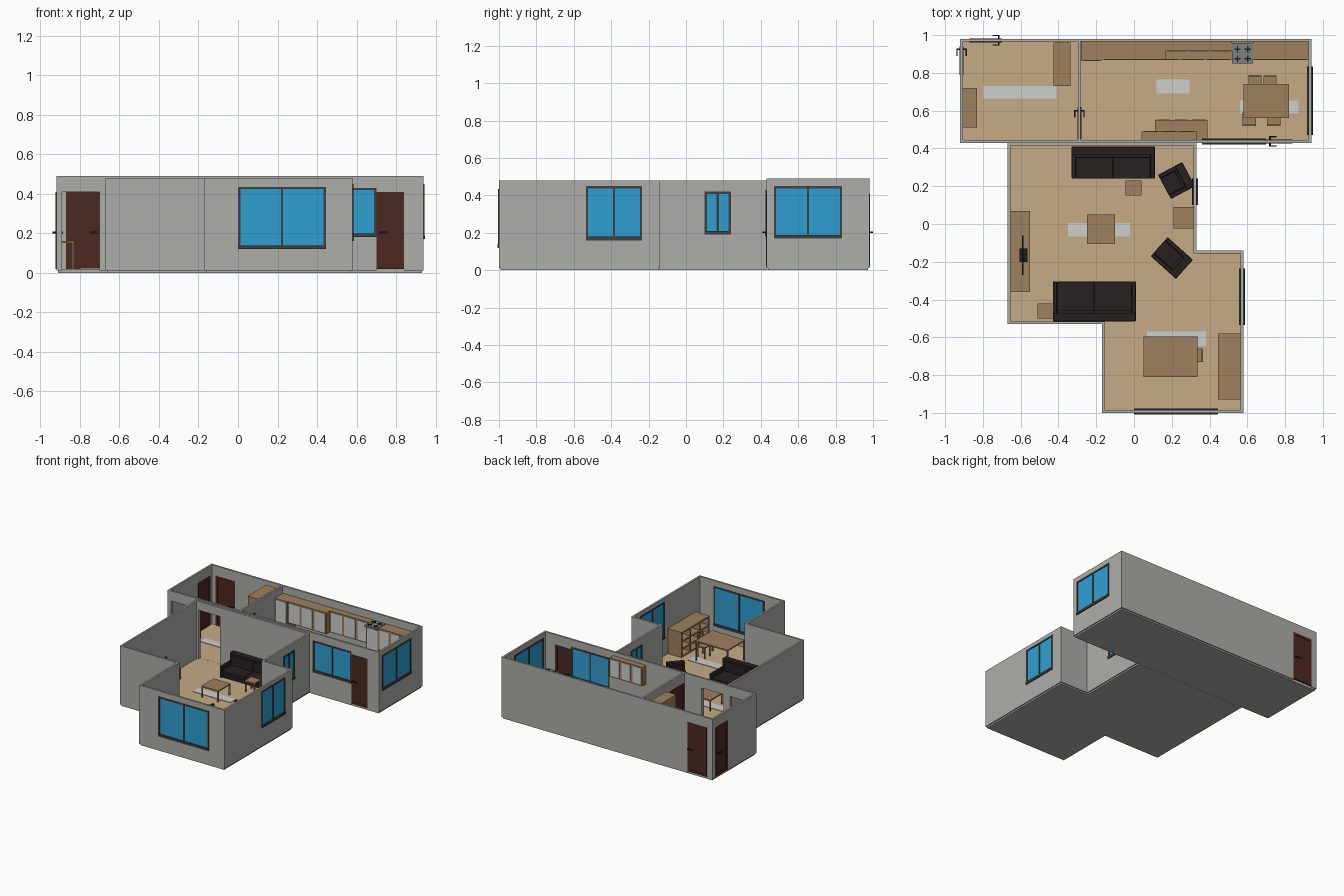
import bpy, bmesh, math
from mathutils import Matrix, Vector

cube = bpy.data.objects.get("Cube")
if cube:
    bpy.data.objects.remove(cube)

PALETTE = {
    "wall grey": (.42, .42, .395), "floor tan": (.56, .41, .24), "wood": (.34, .22, .11),
    "window blue": (.03, .35, .65), "frame grey": (.05, .05, .05), "door brown": (.075, .022, .016),
    "dark leather": (.022, .014, .014), "panel white": (.62, .62, .62),
    "black metal": (.012, .012, .012), "hob steel": (.2, .22, .23)}
NAMES = list(PALETTE)
MATS = []
for label, rgb in PALETTE.items():
    m = bpy.data.materials.new(label)
    m.use_nodes = True
    m.diffuse_color = (*rgb, 1)
    m.node_tree.nodes["Principled BSDF"].inputs["Base Color"].default_value = (*rgb, 1)
    MATS.append(m)
WALL, FLOOR, WOOD, GLASS, FRAME, DOOR, LEATHER, WHITE, BLACK, STEEL = range(len(NAMES))
T = .015          # wall thickness
BASE = .02        # floor level


def finish(name, bm, loc=(0, 0), angle=0, bevel=0):
    """Turn a bmesh into a placed object."""
    bmesh.ops.recalc_face_normals(bm, faces=bm.faces)
    mesh = bpy.data.meshes.new(name)
    used = sorted({f.material_index for f in bm.faces})
    for f in bm.faces:
        f.material_index = used.index(f.material_index)
    bm.to_mesh(mesh)
    bm.free()
    for i in used:
        mesh.materials.append(MATS[i])
    ob = bpy.data.objects.new(name, mesh)
    bpy.context.collection.objects.link(ob)
    ob.location = (*loc, 0)
    ob.rotation_euler.z = math.radians(angle)
    if bevel:
        mod = ob.modifiers.new("soft edges", "BEVEL")
        mod.width, mod.segments = bevel, 2
    return ob


def build(name, boxes, axis="x", **place):
    """Join boxes (material, u0, u1, v0, v1, z0, z1); axis says where u points."""
    bm = bmesh.new()
    for mat, u0, u1, v0, v1, z0, z1 in boxes:
        x0, x1, y0, y1 = (u0, u1, v0, v1) if axis == "x" else (v0, v1, u0, u1)
        mid = Vector((x0 + x1, y0 + y1, z0 + z1)) / 2
        size = Matrix.Diagonal((x1 - x0, y1 - y0, z1 - z0, 1))
        verts = bmesh.ops.create_cube(bm, size=1, matrix=Matrix.Translation(mid) @ size)["verts"]
        for f in {f for v in verts for f in v.link_faces}:
            f.material_index = mat
    return finish(name, bm, **place)


def slab(name, outline):
    """Floor slab: tan on top, grey elsewhere."""
    bm = bmesh.new()
    face = bm.faces.new([bm.verts.new((x, y, 0)) for x, y in outline])
    top = bmesh.ops.extrude_face_region(bm, geom=[face])["geom"]
    bmesh.ops.translate(bm, vec=(0, 0, BASE), verts=[g for g in top if isinstance(g, bmesh.types.BMVert)])
    for f in bm.faces:
        f.material_index = FLOOR if all(v.co.z > BASE / 2 for v in f.verts) else WALL
    finish(name, bm)


def wall(name, axis, at, start, end, top, openings=()):
    low, parts, u = .012, [], start
    for a, b, lo, hi in sorted(openings):
        parts += [(WALL, u, a, at, at + T, low, top), (WALL, a, b, at, at + T, hi, top)]
        if lo > BASE:
            parts.append((WALL, a, b, at, at + T, low, lo))
        u = b
    build(name, parts + [(WALL, u, end, at, at + T, low, top)], axis)


def window(name, axis, at, a, b, lo, hi):
    w, p, mid = .012, .004, (a + b) / 2
    v0, v1 = at - p, at + T + p
    build(name, [
        (GLASS, a, b, at + .001, at + T - .001, lo, hi),
        (FRAME, a, a + w, v0, v1, lo, hi), (FRAME, b - w, b, v0, v1, lo, hi),
        (FRAME, mid - w / 2, mid + w / 2, v0, v1, lo, hi),
        (FRAME, a, b, v0, v1, hi - w, hi),
        (FRAME, a, b, v0 - p, v1 + p, lo, lo + 1.6 * w)], axis)


def door(name, axis, at, a, b, handle):
    w, p, top = .018, .003, .41
    v0, v1 = at - p, at + T + p
    inward = .035 if handle < (a + b) / 2 else -.035
    h0, h1 = sorted((handle, handle + inward))
    parts = [(DOOR, a, b, at, at + T, BASE, top),
             (DOOR, a, a + w, v0, v1, BASE, top), (DOOR, b - w, b, v0, v1, BASE, top),
             (DOOR, a, b, v0, v1, top - w, top), (DOOR, a, b, v0, v1, BASE, BASE + w),
             (BLACK, handle - .004, handle + .004, at - .02, at + T + .02, .2, .208)]
    for v in (at - .02, at + T + .014):
        parts.append((BLACK, h0, h1, v, v + .006, .2, .208))
    build(name, parts, axis)


def table(name, x0, x1, y0, y1, top):
    leg = .01
    legs = [(WOOD, x, x + leg, y, y + leg, BASE, top) for x in (x0, x1 - leg) for y in (y0, y1 - leg)]
    build(name, [(WOOD, x0, x1, y0, y1, top - .01, top)] + legs)


def chair(name, loc, angle):
    """Back rest stands on local +x."""
    r, leg = .035, .008
    parts = [(WOOD, -r, r, -r, r, .1, .108)]
    for y in (-r, r - leg):
        parts += [(WOOD, -r, leg - r, y, y + leg, BASE, .1), (WOOD, r - leg, r, y, y + leg, BASE, .2)]
    parts += [(WOOD, r - leg, r, -r, r, z, z + .02) for z in (.14, .18)]
    build(name, parts, loc=loc, angle=angle)


def sofa(name, loc, angle, depth, width, cushions):
    """Back rest stands on local +x."""
    d, w, arm = depth / 2, width / 2, .022
    parts = [(LEATHER, -d, d, -w + arm, w - arm, .03, .06),
             (LEATHER, d - .045, d, -w, w, .03, .175),
             (LEATHER, -d, d - .03, -w, arm - w, .025, .115),
             (LEATHER, -d, d - .03, w - arm, w, .025, .115)]
    step = (width - 2 * arm) / cushions
    for i in range(cushions):
        y = arm - w + i * step
        parts += [(LEATHER, -d, d - .04, y + .001, y + step - .001, .06, .085),
                  (LEATHER, d - .06, d - .02, y + .001, y + step - .001, .085, .16)]
    build(name, parts, loc=loc, angle=angle, bevel=.004)


def cabinet(name, axis, u0, u1, v0, v1, z0, z1, doors, face):
    """Wooden case with white door plates on the v0 (-1) or v1 (+1) side."""
    parts = [(WOOD, u0, u1, v0, v1, z0, z1)]
    step, gap = (u1 - u0) / doors, .01
    f0, f1 = (v0 - .003, v0) if face < 0 else (v1, v1 + .003)
    for i in range(doors):
        a = u0 + i * step
        parts.append((WHITE, a + gap, a + step - gap, f0, f1, z0 + gap, z1 - gap))
    build(name, parts, axis)


# Floors
slab("back_floor", [(-.912, .438), (.932, .438), (.932, .972), (-.912, .972)])
slab("living_floor", [(-.662, -.522), (-.162, -.522), (-.162, -.992), (.572, -.992),
                      (.572, -.148), (.322, -.148), (.322, .437), (-.662, .437)])

# Walls with their openings
HIGH, LOW = .49, .48
ENTRY, PASSAGE = (-.89, -.7, BASE, .41), (-.64, -.45, BASE, .41)
FRONT_DOOR, KITCHEN_WIN = (.7, .84, BASE, .41), (.36, .7, .18, .43)
BACK_DOOR, SIDE_DOOR, ROOM_DOOR = (-.87, -.7, BASE, .41), (.79, .94, BASE, .41), (.45, .62, BASE, .41)
END_WIN, SMALL_WIN = (.47, .835, .17, .45), (.1, .24, .19, .42)
STUDY_SIDE, STUDY_FRONT = (-.535, -.235, .16, .45), (0, .445, .12, .435)
wall("back_wall", "x", .965, -.92, .94, HIGH, [BACK_DOOR])
wall("hall_front_wall", "x", .43, -.92, .94, HIGH, [ENTRY, PASSAGE, KITCHEN_WIN, FRONT_DOOR])
wall("hall_side_wall", "y", -.92, .43, .98, HIGH, [SIDE_DOOR])
wall("kitchen_end_wall", "y", .925, .43, .98, HIGH, [END_WIN])
wall("hall_divider", "y", -.297, .445, .965, HIGH, [ROOM_DOOR])
wall("living_back_wall", "x", .415, -.67, .33, LOW, [PASSAGE])
wall("living_side_wall", "y", -.67, -.53, .43, LOW)
wall("living_front_wall", "x", -.53, -.67, -.155, LOW)
wall("living_window_wall", "y", .315, -.15, .43, LOW, [SMALL_WIN])
wall("study_back_wall", "x", -.155, .315, .58, LOW)
wall("study_window_wall", "y", .565, -1, -.14, LOW, [STUDY_SIDE])
wall("study_side_wall", "y", -.17, -1, -.515, LOW)
wall("study_front_wall", "x", -1, -.17, .58, LOW, [STUDY_FRONT])

# Windows and doors
window("kitchen_front_window", "x", .43, *KITCHEN_WIN)
window("kitchen_end_window", "y", .925, *END_WIN)
window("living_window", "y", .315, *SMALL_WIN)
window("study_side_window", "y", .565, *STUDY_SIDE)
window("study_front_window", "x", -1, *STUDY_FRONT)
door("kitchen_door", "x", .43, *FRONT_DOOR[:2], .72)
door("back_door", "x", .965, *BACK_DOOR[:2], -.715)
door("side_door", "y", -.92, *SIDE_DOOR[:2], .925)
door("inner_door", "y", -.297, *ROOM_DOOR[:2], .6)

# Kitchen units
cabinet("tall_unit", "x", -.28, -.17, .865, .965, BASE, .43, 1, -1)
cabinet("base_units", "x", -.17, .925, .87, .965, BASE, .19, 8, -1)
cabinet("wall_units_deep", "x", -.17, .17, .87, .965, .26, .43, 3, -1)
cabinet("wall_units_shallow", "x", .17, .52, .915, .965, .26, .43, 3, -1)
cabinet("wall_units_end", "x", .63, .925, .87, .965, .26, .43, 3, -1)
cabinet("hob_column", "x", .52, .63, .87, .965, BASE, .42, 1, -1)
hob = [(STEEL, .52, .63, .85, .955, .42, .435)]
for hx in (.548, .602):
    for hy in (.875, .925):
        hob += [(BLACK, hx - .017, hx + .017, hy - .003, hy + .003, .435, .44),
                (BLACK, hx - .003, hx + .003, hy - .017, hy + .017, .435, .44)]
build("hob", hob)
cabinet("front_wall_units", "x", .04, .33, .445, .49, .31, .46, 3, 1)
cabinet("front_base_units", "x", .11, .39, .445, .55, BASE, .19, 3, 1)

# Dining set, hall and study furniture
table("dining_table", .58, .82, .56, .74, .18)
for i, (cx, cy) in enumerate([(.64, .755), (.72, .75), (.61, .555), (.74, .555)]):
    chair(f"dining_chair_{i}", (cx, cy), 90 if cy > .65 else -90)
table("hall_table", -.905, -.83, .51, .72, .16)
build("hall_wardrobe", [(WOOD, -.425, -.335, .73, .96, BASE, .46)])
table("study_desk", .05, .335, -.81, -.595, .18)
chair("study_chair", (.33, -.695), 0)
shelf = [(WOOD, .555, .565, -.93, -.58, BASE, .22)]
shelf += [(WOOD, .445, .565, -.93, -.58, z, z + .012) for z in (BASE, .08, .14, .208)]
shelf += [(WOOD, .445, .565, y, y + .012, BASE, .22) for y in (-.93, -.82, -.7, -.592)]
build("study_shelf", shelf)

# Living room furniture
sofa("back_sofa", (-.11, .325), 90, .17, .44, 2)
sofa("front_sofa", (-.21, -.41), -90, .21, .44, 2)
sofa("armchair_a", (.225, .23), 28, .145, .145, 1)
sofa("armchair_b", (.2, -.18), -42, .18, .135, 1)
table("coffee_table", -.25, -.1, -.105, .05, .11)
table("side_table_a", -.045, .04, .15, .23, .11)
table("side_table_b", .21, .315, -.025, .09, .11)
table("side_table_c", -.51, -.43, -.5, -.42, .11)
build("media_cabinet", [(WOOD, -.655, -.55, -.36, .07, BASE, .1)])
build("screen", [(BLACK, -.592, -.584, -.27, -.06, .115, .235), (BLACK, -.605, -.565, -.2, -.13, .1, .115)])

# Pale floor mats
for i, (x0, x1, y0, y1) in enumerate([(-.8, -.41, .665, .73), (.12, .295, .69, .765), (.56, .87, .585, .655),
                                      (-.35, -.02, -.065, .005), (.07, .38, -.645, -.57)]):
    build(f"floor_mat_{i}", [(WHITE, x0, x1, y0, y1, BASE, BASE + .004)])
